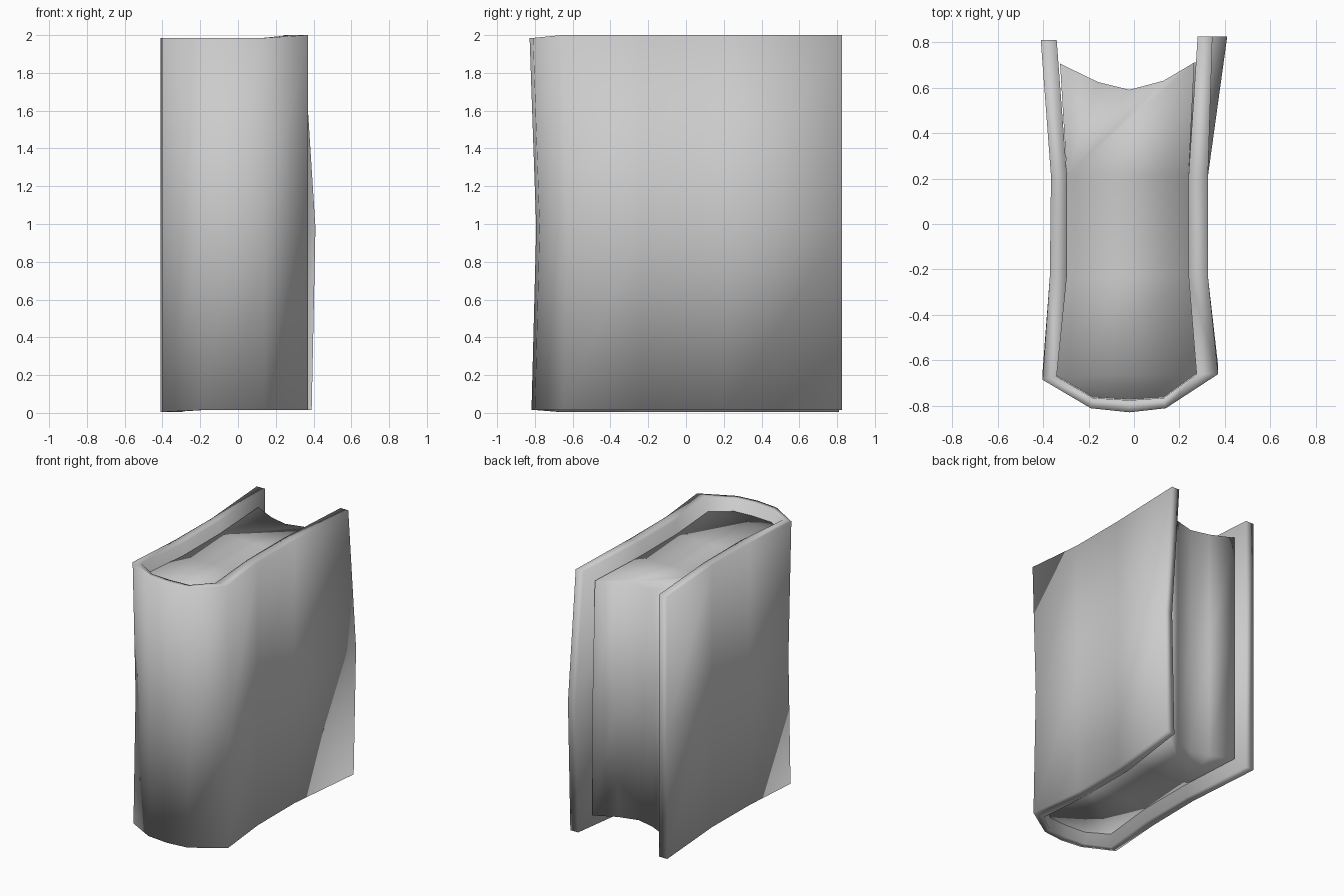
import bpy, bmesh

cube = bpy.data.objects.get("Cube")
if cube:
    bpy.data.objects.remove(cube, do_unlink=True)

grey = bpy.data.materials.new("plain_grey")
grey.use_nodes = True
COLOUR = (0.6, 0.6, 0.6, 1)
grey.diffuse_color = COLOUR
grey.node_tree.nodes["Principled BSDF"].inputs["Base Color"].default_value = COLOUR

# Bend at each height: (z, push of the left fore-edge corner, push of the spine)
LEVELS = [(0.0, 0.045, 0.01), (0.98, 0.065, 0.035), (1.985, 0.0, 0.0)]


def warp(point, level):
    """Place a plan point at one height, with the worn bend of the book."""
    x, y = point
    z, flare, dent = level
    if x > 0.2 and y > 0.5:
        x += flare
    if y < -0.6:
        y += dent
    if z == 0:
        z = 0.015 if y < -0.7 or x > 0 else 0.005
    elif z > 1.9 and x > 0.2:
        z += 0.015
    return x, y, z


def make_object(name, bm):
    bmesh.ops.recalc_face_normals(bm, faces=bm.faces)
    mesh = bpy.data.meshes.new(name)
    bm.to_mesh(mesh)
    bm.free()
    mesh.materials.append(grey)
    mesh.shade_smooth()
    obj = bpy.data.objects.new(name, mesh)
    bpy.context.collection.objects.link(obj)


def loft(bm, rings):
    """Skin closed rings of vertices with quads."""
    for low, high in zip(rings, rings[1:]):
        n = len(low)
        for i in range(n):
            j = (i + 1) % n
            bm.faces.new((low[i], low[j], high[j], high[i]))


# Cover: plan outline from the right fore edge, round the spine, to the left
outer = [(-0.41, 0.81), (-0.365, 0.21), (-0.37, -0.23), (-0.402, -0.685),
         (-0.19, -0.81), (-0.02, -0.828), (0.14, -0.81), (0.37, -0.66),
         (0.325, -0.23), (0.325, 0.21), (0.345, 0.825)]
inner = [(-0.34, 0.81), (-0.295, 0.21), (-0.295, -0.23), (-0.34, -0.67),
         (-0.18, -0.765), (-0.02, -0.775), (0.13, -0.765), (0.275, -0.66),
         (0.24, -0.23), (0.24, 0.21), (0.28, 0.825)]

bm = bmesh.new()
outline = outer + inner[::-1]
rings = [[bm.verts.new(warp(p, lv)) for p in outline] for lv in LEVELS]
loft(bm, rings)
last = len(outline) - 1
for ring in (rings[0], rings[-1]):
    for i in range(len(outer) - 1):
        bm.faces.new((ring[i], ring[i + 1], ring[last - i - 1], ring[last - i]))
make_object("cover", bm)

# Pages: fill the cover, with a hollow fore edge
fore_edge = [(0.265, 0.71), (0.13, 0.63), (-0.02, 0.59), (-0.16, 0.625), (-0.325, 0.705)]
plan = inner[1:-1] + fore_edge
bm = bmesh.new()
rings = []
for z, flare, dent in ((0.11, 0.02, 0.01), (0.98, 0.02, 0.03), (1.89, 0.0, 0.0)):
    rings.append([bm.verts.new(warp(p, (z, flare, dent))) for p in plan])
loft(bm, rings)
for r in (rings[0], rings[-1]):
    bm.faces.new(r[1:8])
    bm.faces.new((r[0], r[1], r[7], r[8]))
    bm.faces.new(r[8:] + r[:1])
make_object("pages", bm)
